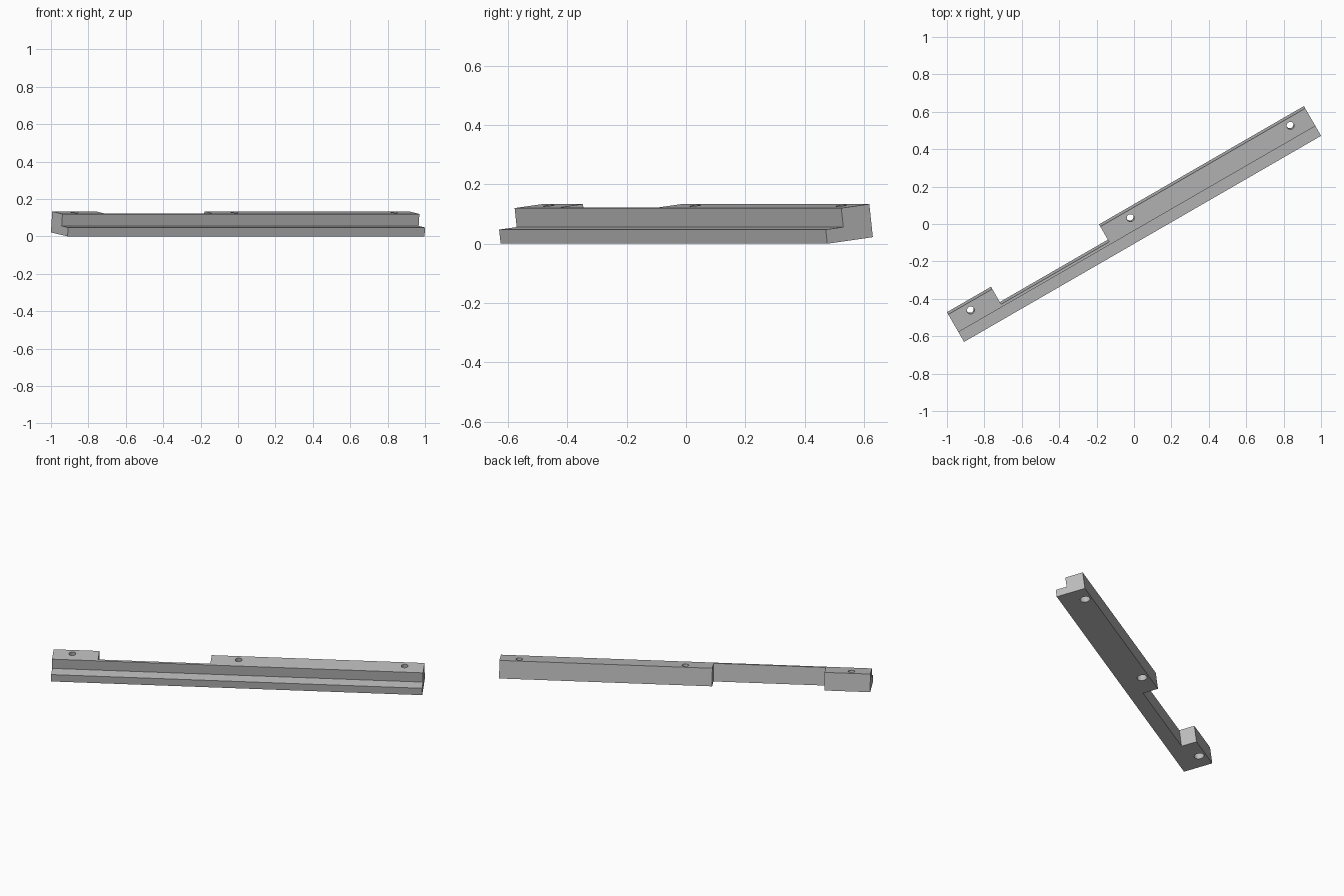
import bpy, bmesh, math
from mathutils import Matrix, Vector

if "Cube" in bpy.data.objects:
    bpy.data.objects.remove(bpy.data.objects["Cube"])

LENGTH, WIDTH, HEIGHT = 2.204, 0.179, 0.1125
TILT, TURN = math.radians(7.1), math.radians(30)

grey = bpy.data.materials.new("mid grey")
grey.diffuse_color = (0.5, 0.5, 0.5, 1)
grey.use_nodes = True
grey.node_tree.nodes["Principled BSDF"].inputs["Base Color"].default_value = grey.diffuse_color


def new_object(name, bm):
    bmesh.ops.recalc_face_normals(bm, faces=bm.faces)
    mesh = bpy.data.meshes.new(name)
    bm.to_mesh(mesh)
    bm.free()
    mesh.materials.append(grey)
    ob = bpy.data.objects.new(name, mesh)
    bpy.context.collection.objects.link(ob)
    return ob


def prism(name, profile, x0, x1):
    """Extrude a (y, z) profile along x."""
    bm = bmesh.new()
    face = bm.faces.new([bm.verts.new((x0, y, z)) for y, z in profile])
    ext = bmesh.ops.extrude_face_region(bm, geom=[face])["geom"]
    bmesh.ops.translate(bm, vec=(x1 - x0, 0, 0),
                        verts=[v for v in ext if isinstance(v, bmesh.types.BMVert)])
    return new_object(name, bm)


def drill(name, x, y, radius, z0, z1):
    bm = bmesh.new()
    bmesh.ops.create_cone(bm, cap_ends=True, segments=32, radius1=radius, radius2=radius,
                          depth=z1 - z0, matrix=Matrix.Translation((x, y, (z0 + z1) / 2)))
    return new_object(name, bm)


def cut(target, cutter):
    mod = target.modifiers.new("cut", 'BOOLEAN')
    mod.operation, mod.solver, mod.object = 'DIFFERENCE', 'EXACT', cutter
    bpy.context.view_layer.objects.active = target
    bpy.ops.object.modifier_apply(modifier=mod.name)
    bpy.data.objects.remove(cutter)


# Long rail with a step along its front
rail = prism("stepped_rail", [(0, 0), (0, 0.048), (0.069, 0.048), (0.069, HEIGHT),
                              (WIDTH, HEIGHT), (WIDTH, 0)], 0, LENGTH)

# Notch in the back
cut(rail, prism("notch_cutter", [(0.084, -0.1), (0.084, 0.3), (0.4, 0.3), (0.4, -0.1)],
                0.272, 0.939))

# Screw holes, wider at the underside
for x in (0.115, LENGTH / 2, LENGTH - 0.115):
    cut(rail, drill("hole_cutter", x, 0.138, 0.02, -0.1, 0.3))
    cut(rail, drill("bore_cutter", x, 0.138, 0.03, -0.1, 0.05))

# Tip the rail about its length, turn it, and centre it on the ground
rail.data.transform(Matrix.Rotation(TURN, 4, 'Z') @ Matrix.Rotation(TILT, 4, 'X'))
lo = Vector([min(v.co[i] for v in rail.data.vertices) for i in range(3)])
hi = Vector([max(v.co[i] for v in rail.data.vertices) for i in range(3)])
rail.data.transform(Matrix.Translation((-(lo.x + hi.x) / 2, -(lo.y + hi.y) / 2, -lo.z)))

# Round hole walls, crisp edges
rail.select_set(True)
bpy.context.view_layer.objects.active = rail
bpy.ops.object.shade_smooth_by_angle(angle=math.radians(30))
